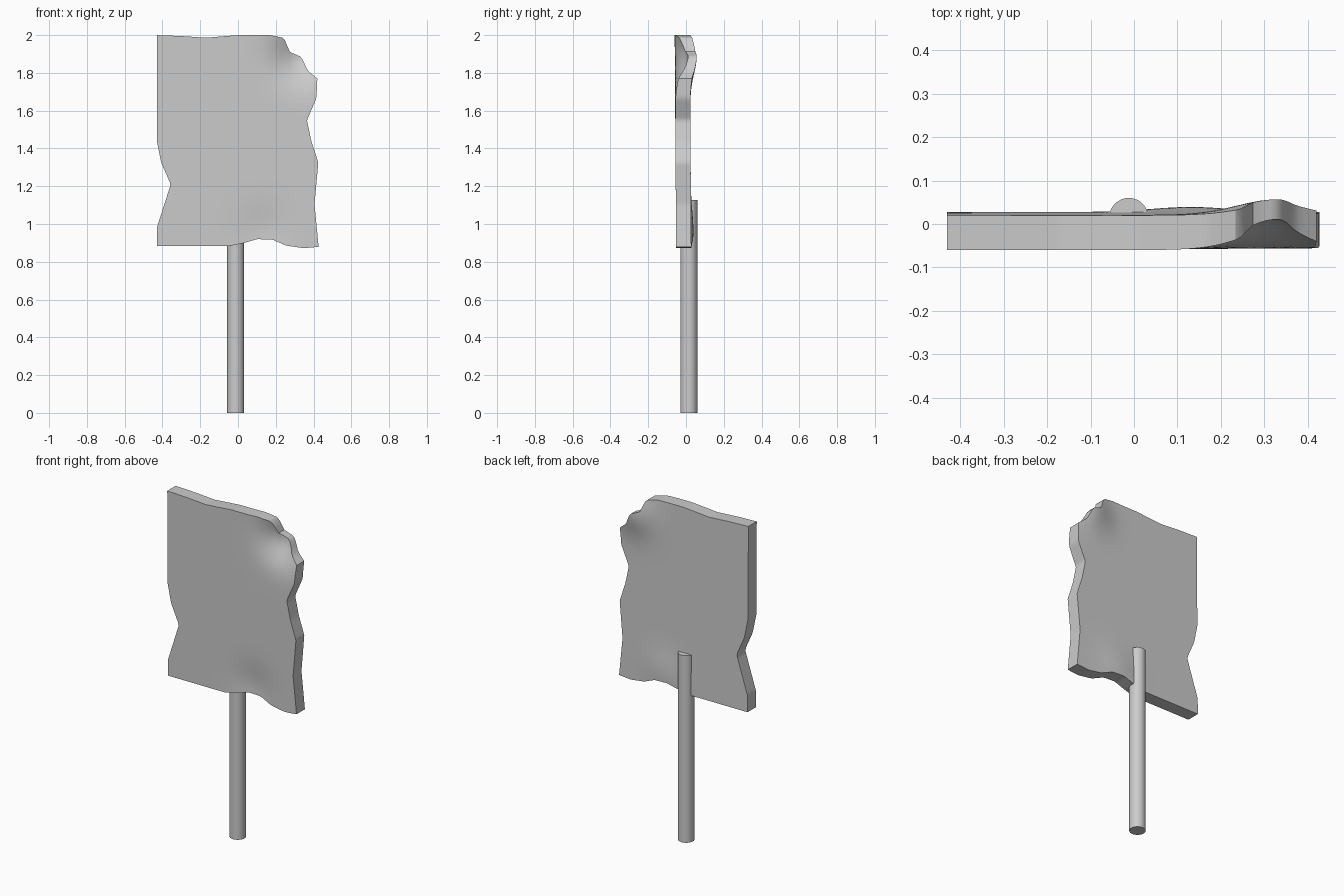
import bpy, bmesh, math

if "Cube" in bpy.data.objects:
    bpy.data.objects.remove(bpy.data.objects["Cube"])

# Single grey finish
grey = bpy.data.materials.new("weathered_grey")
grey.diffuse_color = (0.6, 0.6, 0.6, 1)
grey.use_nodes = True
grey.node_tree.nodes["Principled BSDF"].inputs["Base Color"].default_value = grey.diffuse_color

# Ragged outline: x as a function of z (sides), z as a function of x (ends)
LEFT = [(0.88, -0.43), (0.98, -0.43), (1.21, -0.356), (1.326, -0.407), (1.44, -0.43), (2.0, -0.43)]
RIGHT = [(0.877, 0.427), (1.105, 0.405), (1.326, 0.425), (1.44, 0.388), (1.55, 0.365),
         (1.665, 0.415), (1.77, 0.42)]
BOTTOM = [(-0.43, 0.883), (-0.05, 0.883), (0.03, 0.9), (0.10, 0.92), (0.18, 0.917),
          (0.253, 0.885), (0.343, 0.872), (0.43, 0.88)]
TOP = [(-0.43, 2.0), (-0.30, 1.995), (-0.17, 1.986), (0.0, 2.0), (0.17, 2.0), (0.243, 1.985),
       (0.275, 1.91), (0.335, 1.885), (0.37, 1.81), (0.42, 1.77)]


def sample(points, t):
    """Piecewise linear lookup, constant beyond the ends."""
    if t <= points[0][0]:
        return points[0][1]
    for (a, fa), (b, fb) in zip(points, points[1:]):
        if t <= b:
            return fa + (fb - fa) * (t - a) / (b - a)
    return points[-1][1]


def bump(x, z, cx, cz, radius):
    return math.exp(-((x - cx) ** 2 + (z - cz) ** 2) / radius ** 2)


def finish(obj):
    obj.data.materials.append(grey)
    bpy.ops.object.select_all(action='DESELECT')
    obj.select_set(True)
    bpy.context.view_layer.objects.active = obj
    bpy.ops.object.shade_smooth_by_angle(angle=math.radians(30))


# Sign panel: front and back sheets joined along a torn rim
COLS, ROWS = 64, 56
bm = bmesh.new()
front, back = [], []
for j in range(ROWS + 1):
    v = j / ROWS
    front_row, back_row = [], []
    for i in range(COLS + 1):
        u = i / COLS
        nominal_x = -0.43 + 0.85 * u
        low, high = sample(BOTTOM, nominal_x), sample(TOP, nominal_x)
        z = low + (high - low) * v
        left, right = sample(LEFT, z), sample(RIGHT, z)
        x = left + (right - left) * u
        # slight lean, plus dents at the torn corner and the lower edge
        y = -0.06 + 0.007 * (2 - z)
        corner = bump(x, z, 0.33, 1.89, 0.13)
        lower = bump(x, z, 0.13, 0.97, 0.13)
        front_row.append(bm.verts.new((x, y + 0.07 * corner + 0.014 * lower, z)))
        back_row.append(bm.verts.new((x, y + 0.08 + 0.036 * corner + 0.012 * lower, z)))
    front.append(front_row)
    back.append(back_row)

for j in range(ROWS):
    for i in range(COLS):
        for s in (front, back):
            bm.faces.new((s[j][i], s[j][i + 1], s[j + 1][i + 1], s[j + 1][i]))
rim = [(0, i) for i in range(COLS)] + [(j, COLS) for j in range(ROWS)]
rim += [(ROWS, i) for i in range(COLS, 0, -1)] + [(j, 0) for j in range(ROWS, 0, -1)]
for (a, b), (c, d) in zip(rim, rim[1:] + rim[:1]):
    bm.faces.new((front[a][b], front[c][d], back[c][d], back[a][b]))
bmesh.ops.recalc_face_normals(bm, faces=bm.faces)
mesh = bpy.data.meshes.new("sign_panel")
bm.to_mesh(mesh)
bm.free()
panel = bpy.data.objects.new("sign_panel", mesh)
bpy.context.collection.objects.link(panel)
finish(panel)

# Round post set into the back of the panel
bpy.ops.mesh.primitive_cylinder_add(vertices=32, radius=0.045, depth=1.128,
                                    location=(-0.012, 0.015, 0.564))
post = bpy.context.object
post.name = "post"
finish(post)
